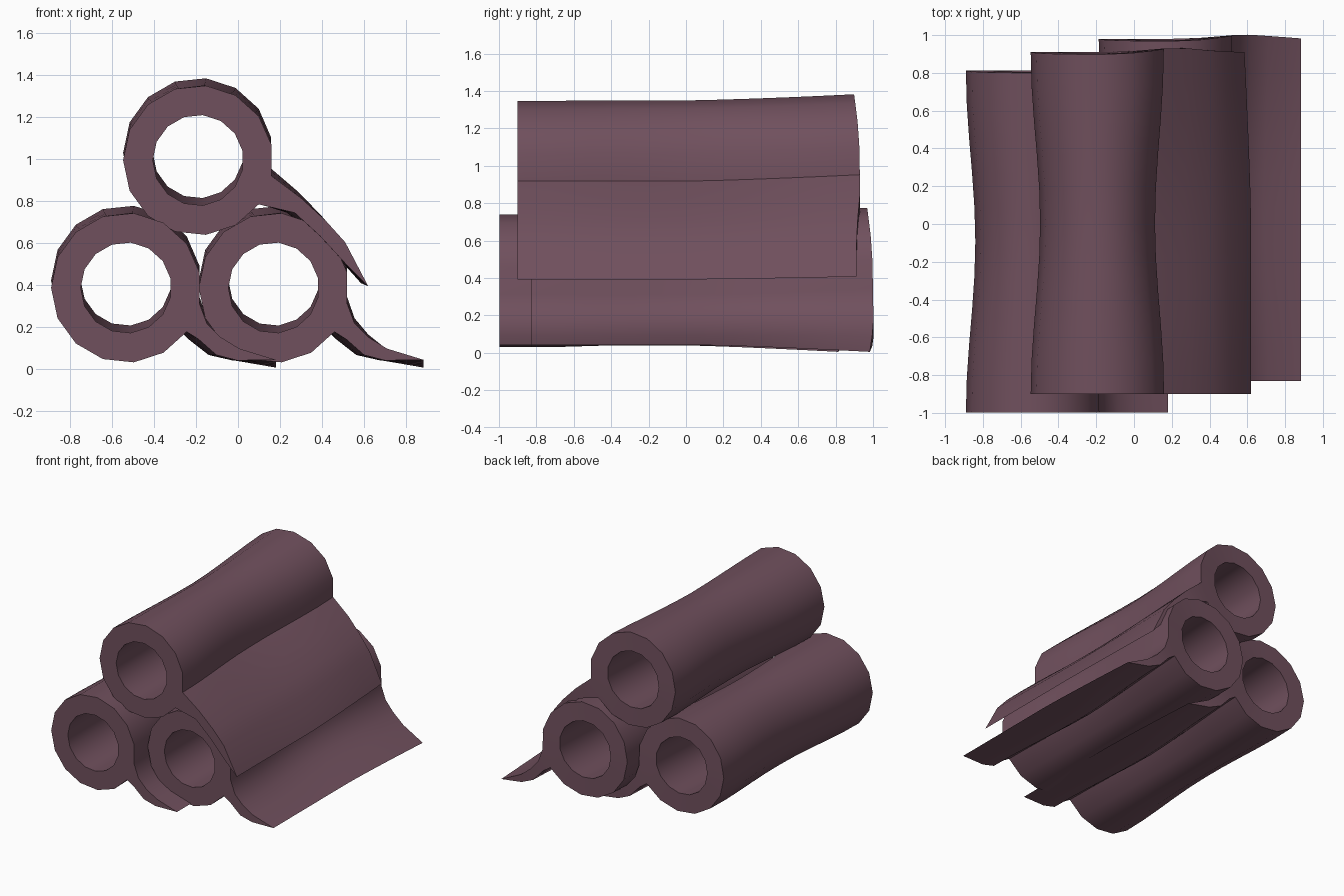
import bpy, bmesh, math

if "Cube" in bpy.data.objects:
    bpy.data.objects.remove(bpy.data.objects["Cube"])

mat = bpy.data.materials.new("mauve bark")
mat.diffuse_color = (0.162, 0.080, 0.110, 1)
mat.use_nodes = True
mat.node_tree.nodes["Principled BSDF"].inputs["Base Color"].default_value = mat.diffuse_color

N, SEG, HALF = 15, 10, 0.905        # sides, lengthwise segments, half length
R_OUT, R_IN = 0.357, 0.216

# tail cross-sections relative to the tube centre (x, z): lower side, tip, upper side
LOW_TAIL = dict(lower=[(0.345, -0.245), (0.43, -0.32), (0.53, -0.346)],
                tip=(0.713, -0.343),
                upper=[(0.385, -0.17), (0.45, -0.235), (0.54, -0.29)])
TOP_TAIL = dict(lower=[(0.46, -0.25), (0.58, -0.36), (0.70, -0.49)],
                tip=(0.81, -0.60),
                upper=[(0.49, -0.18), (0.61, -0.29), (0.70, -0.39)])


def ring(r):
    return [(r * math.cos(math.radians(-12 + 24 * k)),
             r * math.sin(math.radians(-12 + 24 * k))) for k in range(N)]


def roll(name, cx, cy, cz, tail, tip_dx, tip_dz):
    outer = ring(R_OUT) + tail["lower"] + [tail["tip"]] + tail["upper"][::-1]
    inner = ring(R_IN)
    tip_x = tail["tip"][0]
    bm = bmesh.new()

    def place(x, z, s, is_outer):
        # s runs from -1 (front) to 1 (back)
        t = max(0.0, (x - 0.33) / (tip_x - 0.33))           # 0 on tube, 1 at tail tip
        back = max(0.0, s) ** 1.3
        waist = 0.5 + 0.5 * math.cos(math.pi * s)
        px = x + tip_dx * t * back
        if is_outer:                                        # waist narrows the outside
            px -= 0.05 * waist * max(-1, min(1, x / 0.33)) * (1 - min(t, 1))
        pz = z + back * (0.035 * (1 - t) + tip_dz * t)
        if is_outer and t == 0:
            pz -= 0.01 * waist * z / R_OUT - 0.012 * waist
        bump = 0.022 * math.exp(-((x - 0.42) / 0.2) ** 2) - 0.012 * max(0, z) / R_OUT
        return bm.verts.new((cx + px, cy + HALF * s + bump * back, cz + pz))

    outs, ins = [], []
    for i in range(SEG + 1):
        s = -1 + 2 * i / SEG
        outs.append([place(x, z, s, True) for x, z in outer])
        ins.append([place(x, z, s, False) for x, z in inner])
    # long walls
    for rows in (outs, ins):
        n = len(rows[0])
        for a, b in zip(rows, rows[1:]):
            for k in range(n):
                bm.faces.new((a[k], a[(k + 1) % n], b[(k + 1) % n], b[k]))
    # end caps: tube wall, then tail
    for o, c in ((outs[0], ins[0]), (outs[-1], ins[-1])):
        for k in range(N):
            j = (k + 1) % N
            bm.faces.new((o[k], o[j], c[j], c[k]))
        low = [o[N - 1]] + o[N:N + 3]
        up = [o[0]] + o[:N + 3:-1]
        for k in range(3):
            bm.faces.new((low[k], low[k + 1], up[k + 1], up[k]))
        bm.faces.new((low[3], o[N + 3], up[3]))
    bmesh.ops.recalc_face_normals(bm, faces=bm.faces)
    me = bpy.data.meshes.new(name)
    bm.to_mesh(me)
    bm.free()
    me.materials.append(mat)
    ob = bpy.data.objects.new(name, me)
    bpy.context.collection.objects.link(ob)
    bpy.ops.object.select_all(action='DESELECT')
    ob.select_set(True)
    bpy.context.view_layer.objects.active = ob
    bpy.ops.object.shade_smooth_by_angle(angle=math.radians(45))


# three stacked rolls
roll("left_roll", -0.533, -0.093, 0.385, LOW_TAIL, 0, -0.037)
roll("right_roll", 0.17, 0.075, 0.385, LOW_TAIL, 0, -0.037)
roll("top_roll", -0.19, 0.005, 0.992, TOP_TAIL, -0.035, 0.015)
